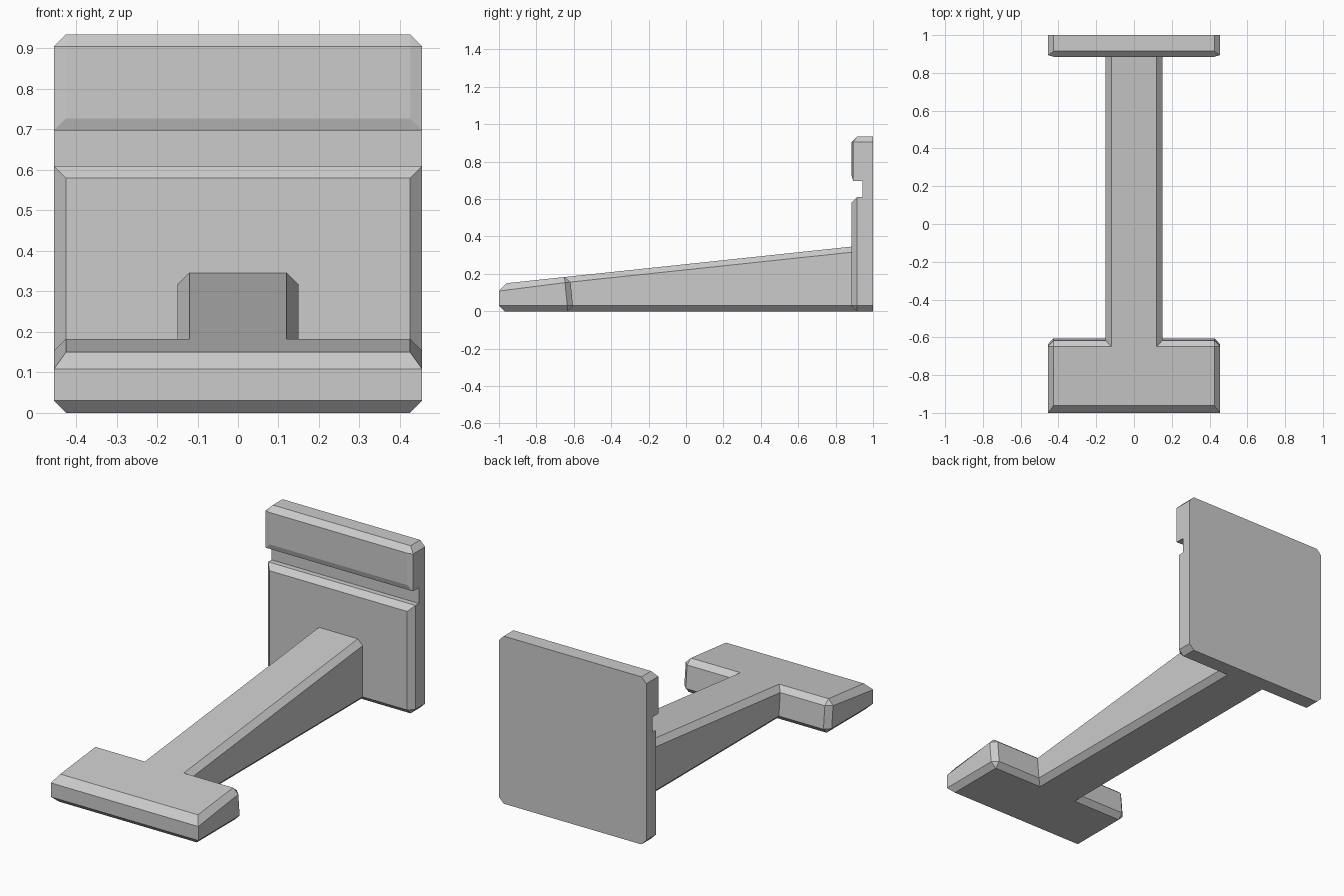
import bpy, bmesh

if "Cube" in bpy.data.objects:
    bpy.data.objects.remove(bpy.data.objects["Cube"])

CH = 0.03  # chamfer size


def prism(name, lower, upper, pick, tweak=None):
    """Join two matching outlines into a solid, chamfer the picked edges, then adjust."""
    bm = bmesh.new()
    a = [bm.verts.new(p) for p in lower]
    b = [bm.verts.new(p) for p in upper]
    n = len(a)
    bm.faces.new(a[::-1])
    bm.faces.new(b)
    for i in range(n):
        j = (i + 1) % n
        bm.faces.new((a[i], a[j], b[j], b[i]))
    bmesh.ops.recalc_face_normals(bm, faces=bm.faces[:])
    edges = [e for e in bm.edges if pick(e.verts[0].co, e.verts[1].co)]
    bmesh.ops.bevel(bm, geom=edges, offset=CH, offset_type='OFFSET', segments=1,
                    profile=0.5, affect='EDGES', clamp_overlap=False)
    if tweak:
        for v in bm.verts:
            tweak(v.co)
    bmesh.ops.recalc_face_normals(bm, faces=bm.faces[:])
    me = bpy.data.meshes.new(name)
    bm.to_mesh(me)
    bm.free()
    ob = bpy.data.objects.new(name, me)
    bpy.context.collection.objects.link(ob)
    return ob


def near(a, b):
    return abs(a - b) < 1e-4


# Upright plate: side profile with a groove across the front
W, FRONT, GROOVE, TOP = 0.455, 0.885, 0.945, 0.935
profile = [(1, 0), (FRONT, 0), (FRONT, 0.61), (GROOVE, 0.61),
           (GROOVE, 0.697), (FRONT, 0.697), (FRONT, TOP), (1, TOP)]


def plate_edges(p, q):
    on_front = near(p.y, FRONT) and near(q.y, FRONT)
    corner = near(p.x, q.x) and near(p.z, q.z) and (near(p.z, 0) or near(p.z, TOP))
    return on_front or corner


def shallow_upper_pad(co):
    if 0.69 < co.z < 0.92 and FRONT + 0.005 < co.y < 0.93:
        co.y = 0.894


prism("upright_plate", [(-W, y, z) for y, z in profile],
      [(W, y, z) for y, z in profile], plate_edges, shallow_upper_pad)

# T-shaped base: wide foot and long bar with a rising top
END, BAR = 0.915, 0.15


def top_z(y):
    return 0.15 + 0.106 * (y + 0.96)


def outline(back):
    half = [(W, -1), (W, back), (BAR, back), (BAR, END)]
    return half + [(-x, y) for x, y in reversed(half)]


def base_edges(p, q):
    if near(p.y, END) and near(q.y, END):
        return False
    vertical = abs(p.z - q.z) > 0.1 and abs(p.y - q.y) < 0.1
    if vertical:
        return near(abs(p.x), W) and p.y > -0.9  # rear corners of the foot
    return True


def long_front_chamfer(co):
    if co.z > 0.06 and -0.99 < co.y < -0.9:
        co.y, co.z = -0.96, 0.15
    elif co.z > 0.06 and co.y < -0.99:
        co.z = 0.108


prism("base", [(x, y, 0) for x, y in outline(-0.602)],
      [(x, y, top_z(y)) for x, y in outline(-0.62)], base_edges, long_front_chamfer)
